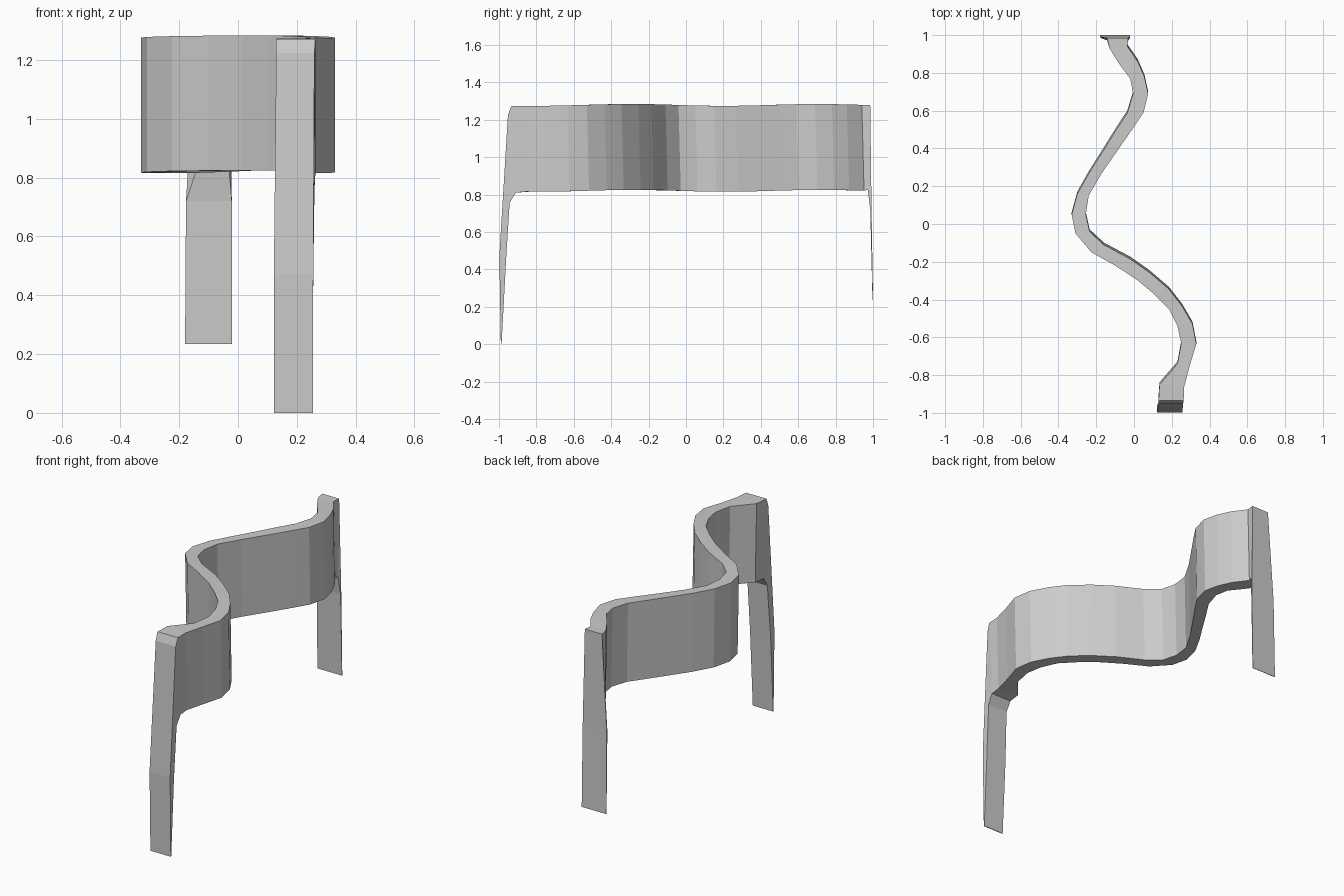
import bpy, bmesh, math

if "Cube" in bpy.data.objects:
    bpy.data.objects.remove(bpy.data.objects["Cube"])

# Wavy band in plan: left edge x, y then right edge x, y (back to front)
BAND = [
    (-.13, .93, -.035, .94), (-.08, .85, .02, .86), (-.02, .77, .055, .78),
    (-.005, .69, .075, .69), (-.035, .59, .05, .59), (-.10, .49, -.01, .50),
    (-.165, .385, -.09, .385), (-.235, .275, -.17, .27), (-.30, .16, -.24, .15),
    (-.33, .05, -.255, .05), (-.31, -.05, -.235, -.04), (-.225, -.15, -.16, -.11),
    (-.10, -.22, -.02, -.185), (.015, -.295, .08, -.255), (.105, -.37, .185, -.345),
    (.185, -.45, .255, -.435), (.23, -.54, .31, -.53), (.25, -.63, .33, -.635),
    (.23, -.74, .295, -.75), (.135, -.85, .265, -.865),
]

# Leg stations: left x, right x, outer y, outer z, inner y, inner z
BACK_LEG = [
    (-.18, -.02, 1.0, .235, .997, .235), (-.177, -.021, .992, .72, .985, .72),
    (-.142, -.03, .985, 1.28, .972, .825),
]
FRONT_LEG = [
    (.13, .263, -.935, 1.272, -.91, .81), (.13, .26, -.952, 1.225, -.943, .755),
    (.122, .256, -.998, .47, -.962, .45), (.122, .255, -.99, 0, -.986, 0),
]


def leg_section(xl, xr, yo, zo, yi, zi):
    return [(xl, yo, zo), (xr, yo, zo), (xr, yi, zi), (xl, yi, zi)]


def band_section(xl, yl, xr, yr):
    wave = .005 * math.cos(math.tau * ((yl + yr) / 2 + .3))
    top, low, lean = 1.279 + wave, .82 + wave, .012
    return [(xl, yl, top), (xr, yr, top), (xr, yr + lean, low), (xl, yl + lean, low)]


def loft(name, sections):
    bm = bmesh.new()
    rings = [[bm.verts.new(p) for p in s] for s in sections]
    for a, b in zip(rings, rings[1:]):
        for i in range(4):
            j = (i + 1) % 4
            bm.faces.new((a[i], a[j], b[j], b[i]))
    bm.faces.new(rings[0])
    bm.faces.new(rings[-1])
    bmesh.ops.recalc_face_normals(bm, faces=bm.faces)
    mesh = bpy.data.meshes.new(name)
    bm.to_mesh(mesh)
    bm.free()
    obj = bpy.data.objects.new(name, mesh)
    bpy.context.collection.objects.link(obj)
    return obj


# One continuous ribbon: up the back leg, along the waves, down the front leg
loft("wavy_ribbon_with_legs",
     [leg_section(*s) for s in BACK_LEG]
     + [band_section(*s) for s in BAND]
     + [leg_section(*s) for s in FRONT_LEG])
